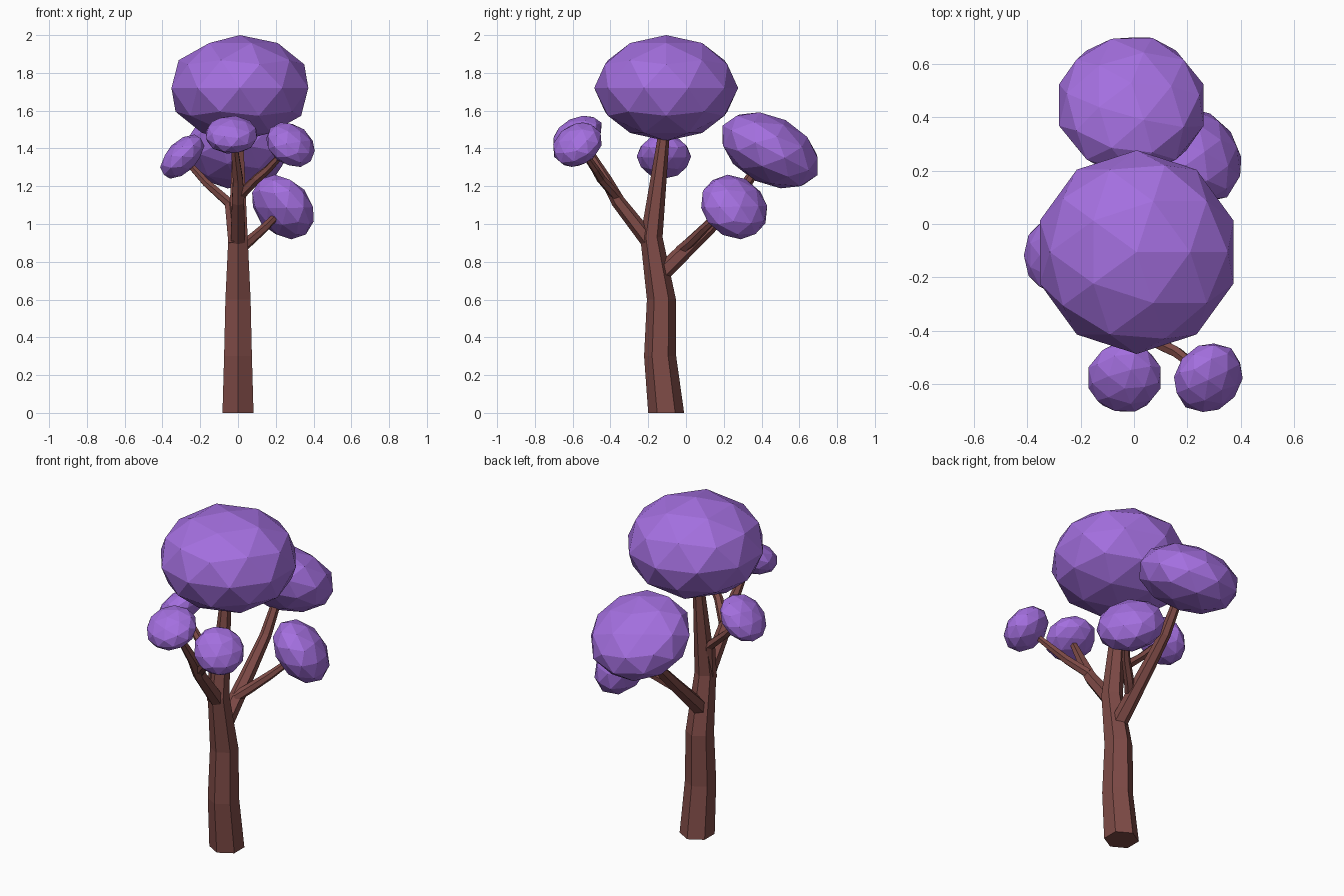
import bpy, bmesh, math
from mathutils import Vector, Matrix

if "Cube" in bpy.data.objects:
    bpy.data.objects.remove(bpy.data.objects["Cube"])


def material(name, color):
    m = bpy.data.materials.new(name)
    m.diffuse_color = color
    m.use_nodes = True
    m.node_tree.nodes["Principled BSDF"].inputs["Base Color"].default_value = m.diffuse_color
    return m


bark = material("bark", (0.21, 0.07, 0.062, 1))
leaf = material("leaf", (0.37, 0.16, 0.74, 1))


def finish(name, bm, mat):
    bmesh.ops.recalc_face_normals(bm, faces=bm.faces)
    me = bpy.data.meshes.new(name)
    bm.to_mesh(me)
    bm.free()
    me.materials.append(mat)
    ob = bpy.data.objects.new(name, me)
    bpy.context.collection.objects.link(ob)


def limb(name, path, level=False, sides=6):
    """Faceted tapering tube through (x, y, z, radius) points."""
    bm = bmesh.new()
    pts = [Vector(p[:3]) for p in path]
    rings = []
    for i, p in enumerate(pts):
        t = pts[min(i + 1, len(pts) - 1)] - pts[max(i - 1, 0)]
        rot = Matrix.Identity(3) if level else Vector((0, 0, 1)).rotation_difference(t).to_matrix()
        ring = []
        for k in range(sides):
            a = math.pi / 2 + math.tau * k / sides
            ring.append(bm.verts.new(p + rot @ Vector((math.cos(a), math.sin(a), 0)) * path[i][3]))
        rings.append(ring)
    for r, s in zip(rings, rings[1:]):
        for k in range(sides):
            n = (k + 1) % sides
            bm.faces.new((r[k], r[n], s[n], s[k]))
    bm.faces.new(rings[0])
    bm.faces.new(rings[-1])
    finish(name, bm, bark)


def foliage(name, center, wide, thick, axis):
    """Flattened low-poly ball whose short axis points along axis."""
    bm = bmesh.new()
    rot = Vector((0, 0, 1)).rotation_difference(Vector(axis)).to_matrix().to_4x4()
    mat = Matrix.Translation(center) @ rot @ Matrix.Diagonal((wide, wide, thick, 1))
    bmesh.ops.create_icosphere(bm, subdivisions=2, radius=1, matrix=mat)
    finish(name, bm, leaf)


# Trunk with level rings
limb("trunk", [(0, -.105, 0, .095), (0, -.137, .3, .085), (0, -.13, .6, .077),
               (0, -.183, .93, .059), (0, -.12, 1.45, .032), (0, -.11, 1.55, .028)], level=True)

# Branches
limb("back_branch", [(0, -.14, .73, .048), (0, .12, .98, .038),
                     (0, .26, 1.12, .032), (0, .37, 1.29, .025)])
limb("right_branch", [(0, -.03, .86, .03), (.06, .03, .91, .028),
                      (.14, .10, .98, .024), (.22, .19, 1.06, .018)])
limb("front_branch", [(0, -.18, .89, .045), (0, -.36, 1.12, .037),
                      (0, -.42, 1.23, .031), (-.02, -.53, 1.41, .02)])
limb("front_right_branch", [(.01, -.37, 1.15, .028), (.1, -.45, 1.24, .025),
                            (.16, -.48, 1.29, .022), (.25, -.55, 1.39, .017)])
limb("left_branch", [(-.02, -.2, .9, .036), (-.045, -.16, 1.11, .03),
                     (-.17, -.14, 1.22, .023), (-.27, -.12, 1.33, .017)])

# Foliage clumps
foliage("crown_foliage", (.01, -.105, 1.72), .381, .28, (0, 0, 1))
foliage("back_foliage", (-.01, .445, 1.39), .284, .18, (0, .46, .89))
foliage("right_foliage", (.238, .255, 1.09), .19, .132, (.65, .45, .6))
foliage("front_foliage", (-.035, -.575, 1.473), .142, .09, (0, -.45, .9))
foliage("front_right_foliage", (.278, -.575, 1.42), .14, .098, (.5, -.45, .7))
foliage("left_foliage", (-.295, -.117, 1.357), .144, .082, (-.7, 0, .7))
